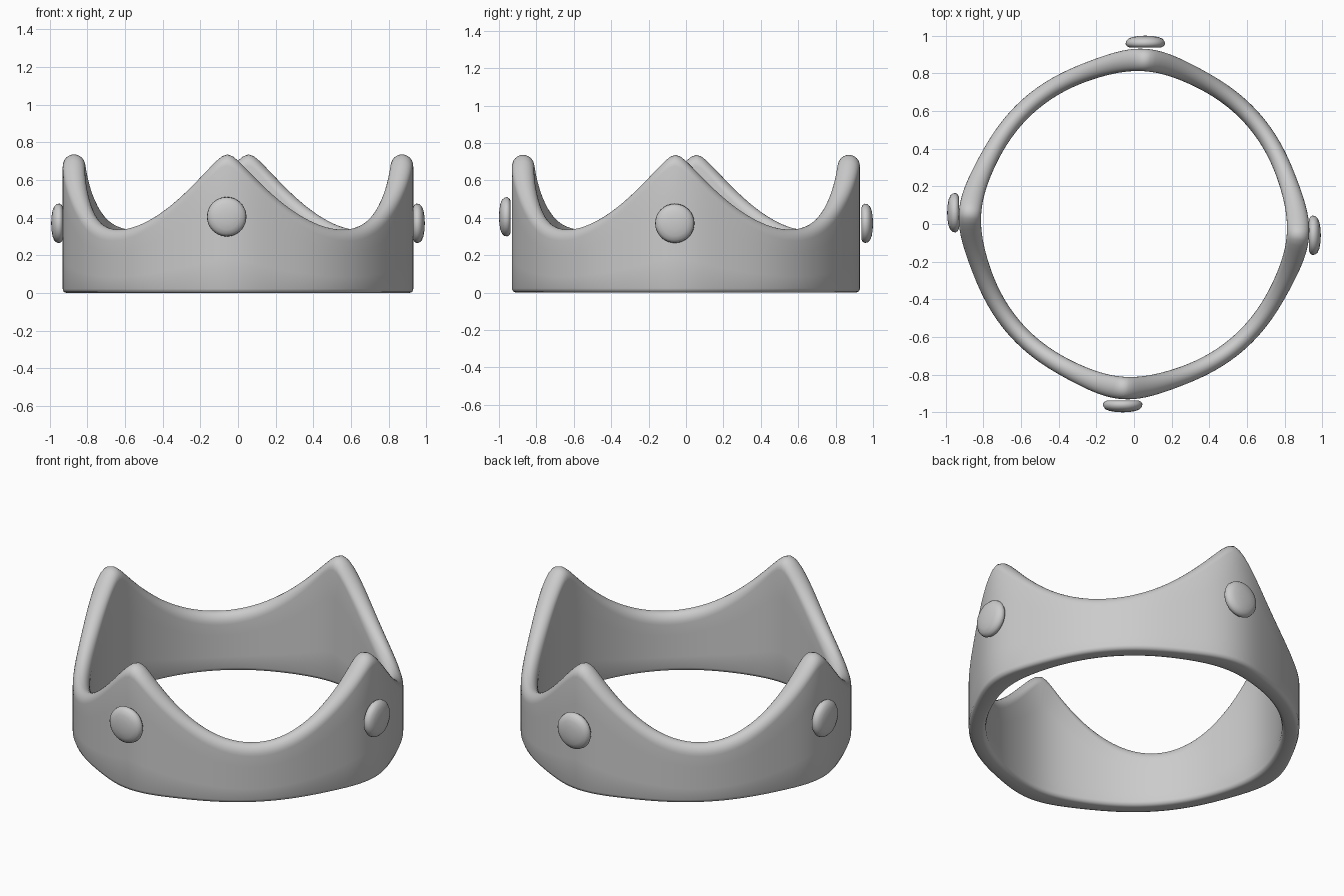
import bpy, bmesh, math
from mathutils import Matrix, Vector

if "Cube" in bpy.data.objects:
    bpy.data.objects.remove(bpy.data.objects["Cube"])

SEG = 192                      # columns round the band
SHIFT = math.radians(-3.7)     # points sit slightly off the axes


def from_peak(a):
    """Angle in degrees from the nearest crown point, signed."""
    d = math.degrees(a - SHIFT) % 90
    return d - 90 if d > 45 else d


def section(a):
    """Closed wall section (radius, height) at angle a."""
    d = from_peak(a)
    u = 1 - min(math.hypot(d, 3), 45) / 45
    top = 0.337 + 0.458 * u * u
    bump = math.exp(-(d / 15) ** 2)
    ro = 0.888 + 0.044 * bump
    ri = 0.795 + 0.018 * bump
    mid, half, h = (ro + ri) / 2, (ro - ri) / 2, 0.06
    pts = [(ri + 0.022, 0), (ro - 0.022, 0), (ro - 0.006, 0.006), (ro, 0.022)]
    pts += [(ro, 0.022 + (top - h - 0.022) * k / 4) for k in (1, 2, 3)]
    for k in range(13):
        t = math.pi * k / 12
        pts.append((mid + half * math.cos(t), top - h + h * math.sin(t)))
    pts += [(ri, 0.022 + (top - h - 0.022) * k / 4) for k in (3, 2, 1)]
    pts += [(ri, 0.022), (ri + 0.006, 0.006)]
    return pts


def finish(name, bm):
    bmesh.ops.recalc_face_normals(bm, faces=bm.faces)
    me = bpy.data.meshes.new(name)
    bm.to_mesh(me)
    bm.free()
    for p in me.polygons:
        p.use_smooth = True
    ob = bpy.data.objects.new(name, me)
    bpy.context.collection.objects.link(ob)
    return ob


# Crown band with four points
bm = bmesh.new()
cols = []
for i in range(SEG):
    a = SHIFT + 2 * math.pi * i / SEG
    cols.append([bm.verts.new((r * math.cos(a), r * math.sin(a), z)) for r, z in section(a)])
n = len(cols[0])
for i in range(SEG):
    c, e = cols[i], cols[(i + 1) % SEG]
    for j in range(n):
        k = (j + 1) % n
        bm.faces.new((c[j], e[j], e[k], c[k]))
finish("crown_band", bm)


# Domed studs, lathed about the outward axis
STUD = [(0, 0), (0.085, 0.0), (0.098, 0.006), (0.105, 0.018), (0.102, 0.033),
        (0.09, 0.046), (0.068, 0.055), (0.036, 0.06), (0, 0.062)]


def stud(name, turn, height, base):
    bm = bmesh.new()
    vs = [bm.verts.new((x, r, 0)) for r, x in STUD]
    es = [bm.edges.new(p) for p in zip(vs, vs[1:])]
    bmesh.ops.spin(bm, geom=vs + es, cent=(0, 0, 0), axis=(1, 0, 0),
                   angle=2 * math.pi, steps=32)
    bmesh.ops.remove_doubles(bm, verts=bm.verts, dist=1e-4)
    m = Matrix.Rotation(math.radians(turn), 4, 'Z') @ Matrix.Translation((base, -0.06, height))
    bmesh.ops.transform(bm, matrix=m, verts=bm.verts)
    finish(name, bm)


stud("stud_right", 0, 0.37, 0.93)
stud("stud_back", 90, 0.37, 0.938)
stud("stud_left", 180, 0.37, 0.93)
stud("stud_front", 270, 0.405, 0.938)
